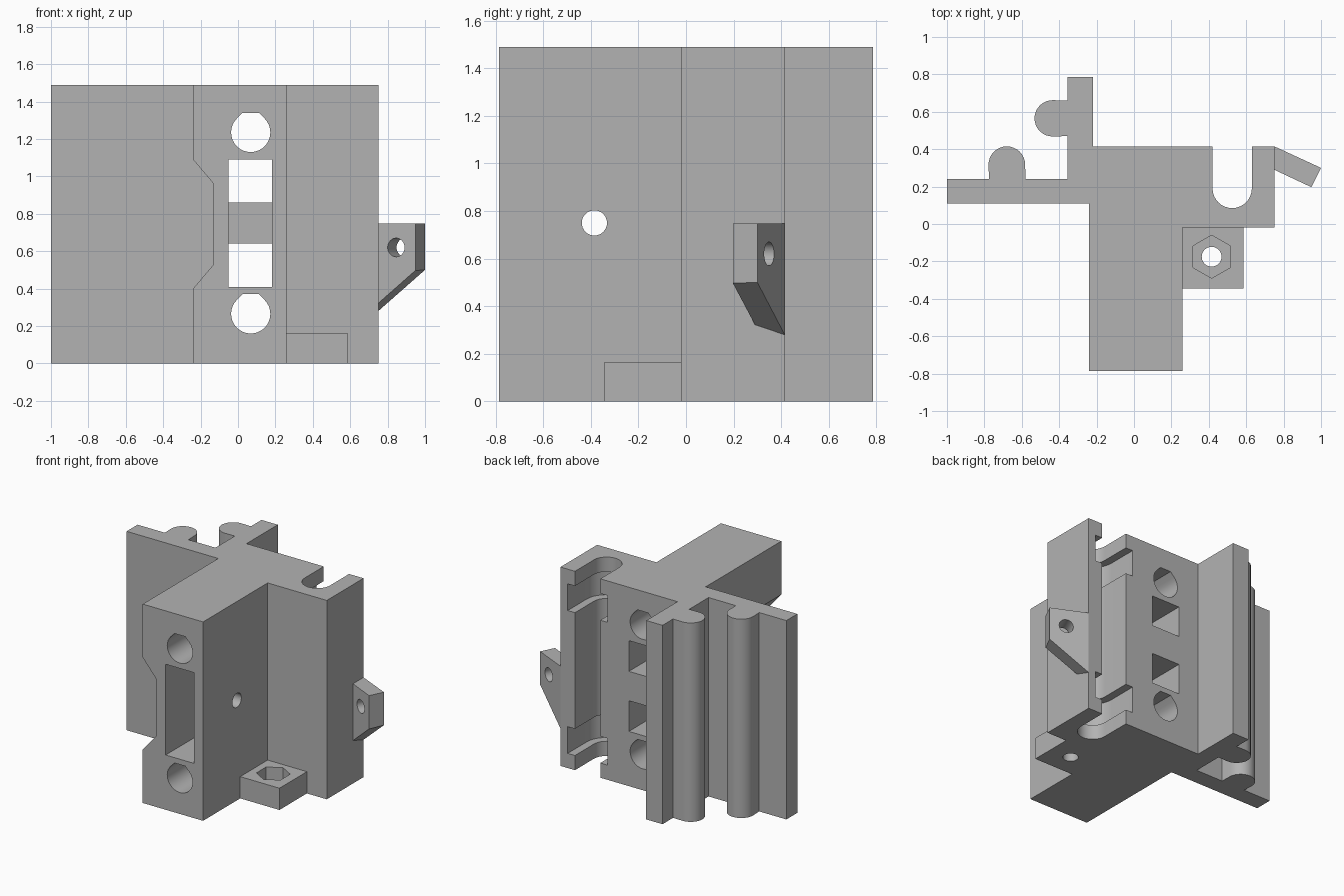
import bpy, bmesh, math
from mathutils import Matrix, Vector

cube = bpy.data.objects.get("Cube")
if cube:
    bpy.data.objects.remove(cube, do_unlink=True)

H = 1.49
grey = bpy.data.materials.new("plain_grey")
grey.use_nodes = True
COLOUR = (0.45, 0.45, 0.45, 1)
grey.diffuse_color = COLOUR
grey.node_tree.nodes["Principled BSDF"].inputs["Base Color"].default_value = COLOUR


def prism(name, pts, low, high, matrix=None):
    """Extrude a 2D profile; low may be a function of the point."""
    bm = bmesh.new()
    base = [bm.verts.new((x, y, low(x, y) if callable(low) else low)) for x, y in pts]
    top = [bm.verts.new((x, y, high)) for x, y in pts]
    bm.faces.new(base[::-1])
    bm.faces.new(top)
    for i in range(len(pts)):
        j = (i + 1) % len(pts)
        bm.faces.new((base[i], base[j], top[j], top[i]))
    if matrix:
        bm.transform(matrix)
    bmesh.ops.recalc_face_normals(bm, faces=bm.faces)
    mesh = bpy.data.meshes.new(name)
    bm.to_mesh(mesh)
    bm.free()
    mesh.materials.append(grey)
    ob = bpy.data.objects.new(name, mesh)
    bpy.context.collection.objects.link(ob)
    return ob


def arc(cx, cy, r, a, b, n=16):
    angles = [math.radians(a + (b - a) * i / n) for i in range(n + 1)]
    return [(cx + r * math.cos(t), cy + r * math.sin(t)) for t in angles]


def circle(cx, cy, r, n=32):
    return arc(cx, cy, r, 0, 360, n)[:-1]


def rect(x0, x1, y0, y1):
    return [(x0, y0), (x1, y0), (x1, y1), (x0, y1)]


def cut(target, *cutters):
    for c in cutters:
        mod = target.modifiers.new("cut", "BOOLEAN")
        mod.operation, mod.solver, mod.object = "DIFFERENCE", "EXACT", c
        c.hide_render = True
        bpy.ops.object.select_all(action="DESELECT")
        bpy.context.view_layer.objects.active = target
        target.select_set(True)
        bpy.ops.object.modifier_apply(modifier=mod.name)
        bpy.data.objects.remove(c, do_unlink=True)


# Profile planes: (x, z) extruded along y, and (y, z) extruded along x
ALONG_Y = Matrix(((1, 0, 0, 0), (0, 0, 1, 0), (0, 1, 0, 0), (0, 0, 0, 1)))
ALONG_X = Matrix(((0, 0, 1, 0), (1, 0, 0, 0), (0, 1, 0, 0), (0, 0, 0, 1)))

# Main body: one outline with rail, ribs and open groove
outline = [(-1, .11), (-.24, .11), (-.24, -.785), (.26, -.785), (.26, -.02),
           (.75, -.02), (.75, .415), (.63, .415)]
outline += arc(.525, .19, .105, 0, -180)
outline += [(.42, .415), (-.22, .415), (-.22, .785), (-.355, .785), (-.355, .66)]
outline += arc(-.435, .565, .097, 90, 270)
outline += [(-.355, .47), (-.355, .24), (-.58, .24)]
outline += arc(-.68, .317, .098, 0, 180)
outline += [(-.775, .24), (-1, .24)]
body = prism("body", outline, 0, H)

# Tapered relief on the side of the arm
cut(body, prism("side_relief", [(-.3, 1.09), (-.24, 1.09), (-.13, .96), (-.13, .53),
                                (-.24, .4), (-.3, .4)], -.9, .11, ALONG_Y))

# Long holes with truncated teardrop tops
for z in (.265, 1.235):
    teardrop = arc(.068, z, .105, 135, 405, 24) + [(.068 + .044, z + .105), (.068 - .044, z + .105)]
    cut(body, prism("long_hole", teardrop, -1, 1, ALONG_Y))

# Front pocket, opening into two rear windows
cut(body, prism("front_pocket", rect(-.05, .183, .41, 1.09), -1, -.02, ALONG_Y))
for z0, z1 in ((.41, .64), (.86, 1.09)):
    cut(body, prism("rear_window", rect(-.05, .183, z0, z1), -.1, 1, ALONG_Y))

# Cross hole
cut(body, prism("cross_hole", circle(-.385, .75, .053), -.5, .5, ALONG_X))

# Widened bands in the open groove
wide = arc(.525, .19, .165, 0, -180) + [(.36, .6), (.69, .6)]
for z0 in (.11, H - .31):
    cut(body, prism("groove_band", wide, z0, z0 + .2))

# Nut foot with hexagonal pocket
foot = prism("nut_foot", rect(.26, .585, -.345, -.02), 0, .163)
hexagon = arc(.415, -.175, .115, 30, 330, 5)
cut(foot, prism("nut_pocket", hexagon, .06, .3),
    prism("nut_hole", circle(.415, -.175, .053), -.1, .3))

# Angled ear with sloping underside
along = Vector((.908, -.419))
ear = prism("ear", [(.75, .415), (.75, .29), (.948, .197), (1, .3)],
            lambda x, y: .28 + .8 * along.dot(Vector((x - .75, y - .415))), .747)
turn = Matrix.Translation((.871, .301, .62)) @ Matrix.Rotation(math.atan2(-.419, .908), 4, "Z") @ ALONG_Y
cut(ear, prism("ear_hole", circle(0, 0, .05), -.3, .3, turn))

for ob in (body, foot, ear):
    bpy.ops.object.select_all(action="DESELECT")
    ob.select_set(True)
    bpy.context.view_layer.objects.active = ob
    bpy.ops.object.shade_smooth_by_angle(angle=math.radians(25))
